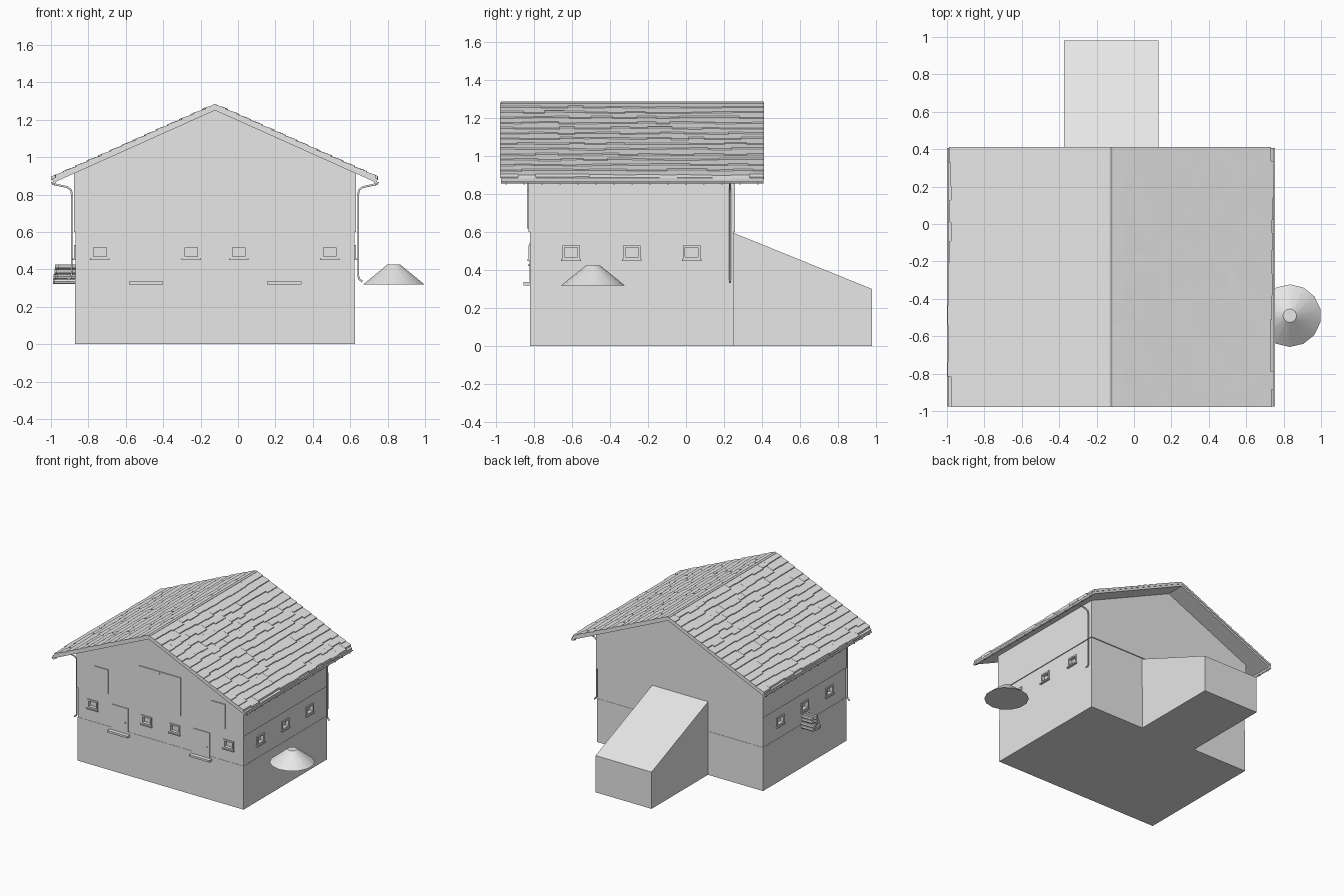
import bpy, bmesh, math, random
from mathutils import Vector

random.seed(4)
if "Cube" in bpy.data.objects:
    bpy.data.objects.remove(bpy.data.objects["Cube"], do_unlink=True)

grey = bpy.data.materials.new("plain grey")
grey.use_nodes = True
grey.diffuse_color = (0.8, 0.8, 0.8, 1)
grey.node_tree.nodes["Principled BSDF"].inputs["Base Color"].default_value = (0.8, 0.8, 0.8, 1)

MID = -0.123                    # x of the ridge
HALF = 0.747                    # half width of the lower house
FRONT, BACK = -0.82, 0.25       # gable walls
SLOPE = 0.448
UNDER = 1.25                    # underside of the roof at the ridge


def finish(name, bm):
    bmesh.ops.recalc_face_normals(bm, faces=bm.faces)
    mesh = bpy.data.meshes.new(name)
    bm.to_mesh(mesh)
    bm.free()
    obj = bpy.data.objects.new(name, mesh)
    bpy.context.collection.objects.link(obj)
    mesh.materials.append(grey)
    return obj


def add_prism(bm, ring_a, ring_b):
    a = [bm.verts.new(p) for p in ring_a]
    b = [bm.verts.new(p) for p in ring_b]
    bm.faces.new(a)
    bm.faces.new(b[::-1])
    for i in range(len(a)):
        j = (i + 1) % len(a)
        bm.faces.new((a[j], a[i], b[i], b[j]))


def add_box(bm, x0, x1, y0, y1, z0, z1):
    ring = [(x0, y0), (x1, y0), (x1, y1), (x0, y1)]
    add_prism(bm, [(x, y, z0) for x, y in ring], [(x, y, z1) for x, y in ring])


def wall_box(bm, wall, u0, u1, z0, z1, d0, d1):
    """Box on a wall: u runs along it, d is the distance outwards."""
    if wall == "front":
        add_box(bm, u0, u1, FRONT - d1, FRONT - d0, z0, z1)
    else:
        side = 1 if wall == "left" else -1
        x0, x1 = sorted((MID + side * (HALF + d0), MID + side * (HALF + d1)))
        add_box(bm, x0, x1, u0, u1, z0, z1)


def box_object(name, *size):
    bm = bmesh.new()
    add_box(bm, *size)
    return finish(name, bm)


def profile_object(name, points, y0, y1):
    bm = bmesh.new()
    add_prism(bm, [(x, y0, z) for x, z in points], [(x, y1, z) for x, z in points])
    return finish(name, bm)


# House body: plinth, ground floor, boarded upper floor with gables
box_object("plinth", MID - HALF - 0.002, MID + HALF + 0.002, FRONT - 0.002, BACK + 0.002, 0, 0.355)
ground_floor = box_object("ground_floor", MID - HALF, MID + HALF, FRONT, BACK, 0.355, 0.6)
w = HALF + 0.007
eave = UNDER - SLOPE * w
profile_object("upper_floor", [(MID - w, 0.6), (MID + w, 0.6), (MID + w, eave),
                               (MID, UNDER), (MID - w, eave)], FRONT - 0.008, BACK + 0.008)

# Sloping earth ramp to the rear
bm = bmesh.new()
ramp = [(BACK - 0.01, 0), (0.98, 0), (0.98, 0.3), (BACK - 0.01, 0.6)]
add_prism(bm, [(-0.375, y, z) for y, z in ramp], [(0.13, y, z) for y, z in ramp])
finish("rear_ramp", bm)

# Windows: framed openings cut into the wall, with sills
windows = [("front", u) for u in (-0.738, -0.25, 0.004, 0.49)]
windows += [(s, u) for s in ("left", "right") for u in (-0.605, -0.285, 0.03)]
frames, cutters = bmesh.new(), bmesh.new()
for wall, u in windows:
    z0, z1, r, t = 0.458, 0.53, 0.046, 0.012
    wall_box(cutters, wall, u - r + t, u + r - t, z0 + t, z1 - t, -0.02, 0.05)
    for side in (-1, 1):
        a, b = sorted((u + side * r, u + side * (r - t)))
        wall_box(frames, wall, a, b, z0, z1, -0.005, 0.008)
    wall_box(frames, wall, u - r + t, u + r - t, z1 - t, z1, -0.005, 0.008)
    wall_box(frames, wall, u - r + t, u + r - t, z0, z0 + t, -0.005, 0.008)
    wall_box(frames, wall, u - r - 0.006, u + r + 0.006, z0 - 0.009, z0, -0.005, 0.015)
finish("window_frames", frames)
cutter = finish("window_cutter", cutters)
cutter.hide_render = True
cutter.hide_viewport = True
cutter.display_type = "WIRE"
cut = ground_floor.modifiers.new("window openings", "BOOLEAN")
cut.operation = "DIFFERENCE"
cut.solver = "EXACT"
cut.object = cutter

# Front doors, their handles and steps
doors, steps = bmesh.new(), bmesh.new()
for u in (-0.492, 0.247):
    wall_box(doors, "front", u - 0.075, u + 0.075, 0.34, 0.545, -0.005, 0.005)
    wall_box(doors, "front", u + 0.048, u + 0.056, 0.422, 0.43, 0.004, 0.012)
    wall_box(steps, "front", u - 0.092, u + 0.092, 0.32, 0.336, -0.01, 0.035)
finish("front_doors", doors)
finish("door_steps", steps)

# Upper barn doors and hatches
bm = bmesh.new()
for side in (-1, 1):
    for near, far, top in ((0.001, 0.19, 0.93), (0.468, 0.592, 0.82)):
        a, b = sorted((MID + side * near, MID + side * far))
        wall_box(bm, "front", a, b, 0.62, top, 0.004, 0.016)
wall_box(bm, "front", MID - 0.004, MID + 0.004, 0.91, 0.918, 0.015, 0.02)
finish("barn_doors", bm)

# Roof deck
Y0, Y1 = -0.975, 0.407
RUN = 0.865
end = UNDER - SLOPE * RUN
profile_object("roof_deck", [(MID - RUN, end), (MID, UNDER), (MID + RUN, end),
                             (MID + RUN + 0.004, end + 0.022), (MID, UNDER + 0.022),
                             (MID - RUN - 0.004, end + 0.022)], Y0, Y1)

# Shingle courses with uneven lower edges
COURSES = 14
pitch = RUN / COURSES


def roof_point(side, d, y, lift):
    return (MID + side * d, y, UNDER + 0.018 - SLOPE * d + lift)


bm = bmesh.new()
for side in (-1, 1):
    for i in range(COURSES):
        y = Y0 - 0.004
        while y < Y1:
            y_next = y + random.uniform(0.07, 0.13)
            if y_next > Y1 - 0.05:
                y_next = Y1 + 0.004
            low = (i + 1) * pitch + random.uniform(-0.012, 0.009)
            high = max(0, i * pitch - 0.015)
            rings = [[roof_point(side, high, e, 0), roof_point(side, low, e, 0),
                      roof_point(side, low, e, 0.021), roof_point(side, high, e, 0.013)]
                     for e in (y, y_next)]
            add_prism(bm, *rings)
            y = y_next
finish("roof_shingles", bm)
profile_object("ridge_board", [(MID - 0.012, 1.262), (MID + 0.012, 1.262),
                               (MID + 0.012, 1.28), (MID, 1.286), (MID - 0.012, 1.28)], Y0, Y1)

# Gutters with hangers along both eaves
bm = bmesh.new()
for side in (-1, 1):
    cx, cz, r = MID + side * 0.864, 0.868, 0.013
    arc = [(cx + r * math.cos(math.pi + k * math.pi / 6), cz + r * math.sin(math.pi + k * math.pi / 6))
           for k in range(7)]
    add_prism(bm, [(x, Y0, z) for x, z in arc], [(x, Y1, z) for x, z in arc])
    for k in range(15):
        y = Y0 + 0.03 + k * 0.0945
        add_box(bm, cx - 0.008, cx + 0.008, y - 0.004, y + 0.004, 0.85, 0.868)
finish("gutters", bm)


# Downpipes
def pipe(name, side, y, bottom):
    curve = bpy.data.curves.new(name, "CURVE")
    curve.dimensions = "3D"
    curve.bevel_depth = 0.006
    curve.bevel_resolution = 1
    curve.use_fill_caps = True
    path = [(0.86, 0.855), (0.79, 0.84), (0.77, 0.825), (0.766, 0.805),
            (0.766, bottom + 0.03), (0.772, bottom + 0.012), (0.788, bottom)]
    spline = curve.splines.new("POLY")
    spline.points.add(len(path) - 1)
    for point, (d, z) in zip(spline.points, path):
        point.co = (MID + side * d, y, z, 1)
    curve.materials.append(grey)
    obj = bpy.data.objects.new(name, curve)
    bpy.context.collection.objects.link(obj)


pipe("downpipe_left", 1, 0.232, 0.335)
pipe("downpipe_right", -1, -0.808, 0.345)

# Stacked firewood beside the wall
bm = bmesh.new()
radius = 0.0135
for row in range(4):
    for k in range(4 - row // 2):
        cy = -0.25 - k * 2 * radius - (row // 2) * radius
        cz = 0.335 + row * 0.026
        out = -0.99 + random.uniform(0, 0.03)
        ring = [(cy + radius * math.cos(a * math.tau / 8), cz + radius * math.sin(a * math.tau / 8))
                for a in range(8)]
        add_prism(bm, [(out, y, z) for y, z in ring], [(MID - HALF, y, z) for y, z in ring])
finish("firewood", bm)

# Heap beside the house
bpy.ops.mesh.primitive_cone_add(vertices=14, radius1=0.167, radius2=0.036, depth=0.105,
                                location=(0.833, -0.49, 0.3725))
heap = bpy.context.object
heap.name = "heap"
heap.data.materials.append(grey)
bpy.ops.object.shade_smooth_by_angle(angle=math.radians(30))
